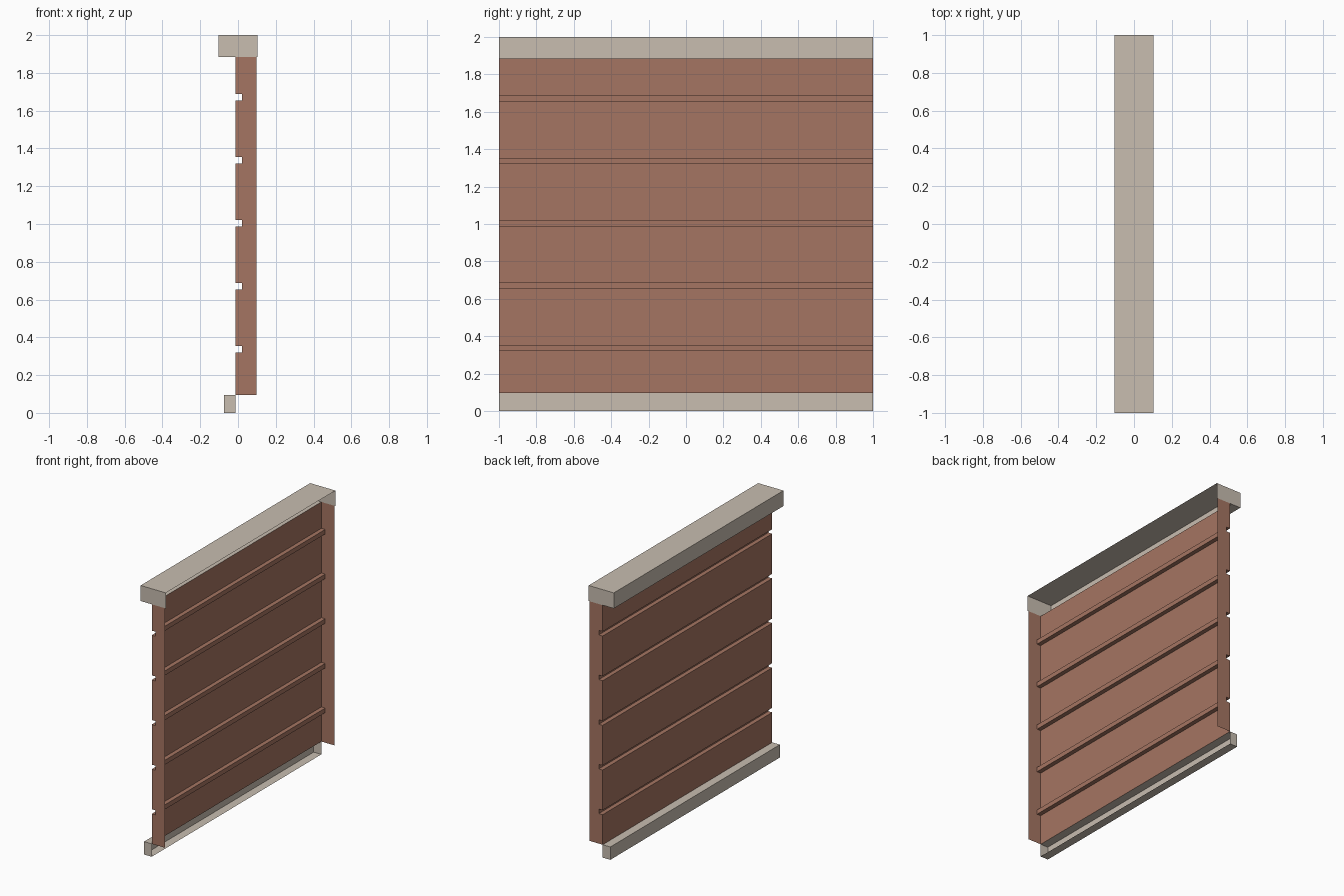
import bpy
import bmesh

cube = bpy.data.objects.get("Cube")
if cube:
    bpy.data.objects.remove(cube, do_unlink=True)


def make_material(name, colour):
    mat = bpy.data.materials.new(name)
    mat.use_nodes = True
    mat.diffuse_color = (*colour, 1)
    mat.node_tree.nodes["Principled BSDF"].inputs["Base Color"].default_value = (*colour, 1)
    return mat


brick = make_material("terracotta", (0.376, 0.178, 0.122))
stone = make_material("pale_stone", (0.58, 0.51, 0.434))


def open_shell(name, path, end_corners, mat):
    """Sweep an (x, z) path along y and close both ends; the +x side stays open."""
    bm = bmesh.new()
    outline = path + end_corners
    near, far = ([bm.verts.new((x, y, z)) for x, z in outline] for y in (-1, 1))
    for i in range(len(path) - 1):
        bm.faces.new((near[i], near[i + 1], far[i + 1], far[i]))
    bm.faces.new(near[::-1])
    bm.faces.new(far)
    mesh = bpy.data.meshes.new(name)
    bm.to_mesh(mesh)
    bm.free()
    mesh.materials.append(mat)
    obj = bpy.data.objects.new(name, mesh)
    bpy.context.collection.objects.link(obj)
    return obj


FRONT, BACK, GROOVE = -0.012, 0.097, 0.02
BOTTOM, TOP = 0.096, 1.884
CAP, SILL = 0.104, -0.075

# Wall sheet with horizontal grooves and end returns
wall = [(FRONT, BOTTOM)]
for i in range(5):
    low = 0.32 + i / 3
    high = low + 0.034
    wall += [(FRONT, low), (GROOVE, low), (GROOVE, high), (FRONT, high)]
wall.append((FRONT, TOP))
open_shell("grooved_wall", wall, [(BACK, TOP), (BACK, BOTTOM)], brick)

# Overhanging coping along the top
open_shell("top_coping", [(FRONT, TOP), (-CAP, TOP), (-CAP, 2), (CAP, 2)],
           [(CAP, TOP)], stone)

# Projecting plinth trim along the bottom
open_shell("base_trim", [(FRONT, 0), (SILL, 0), (SILL, BOTTOM), (FRONT, BOTTOM)],
           [], stone)
